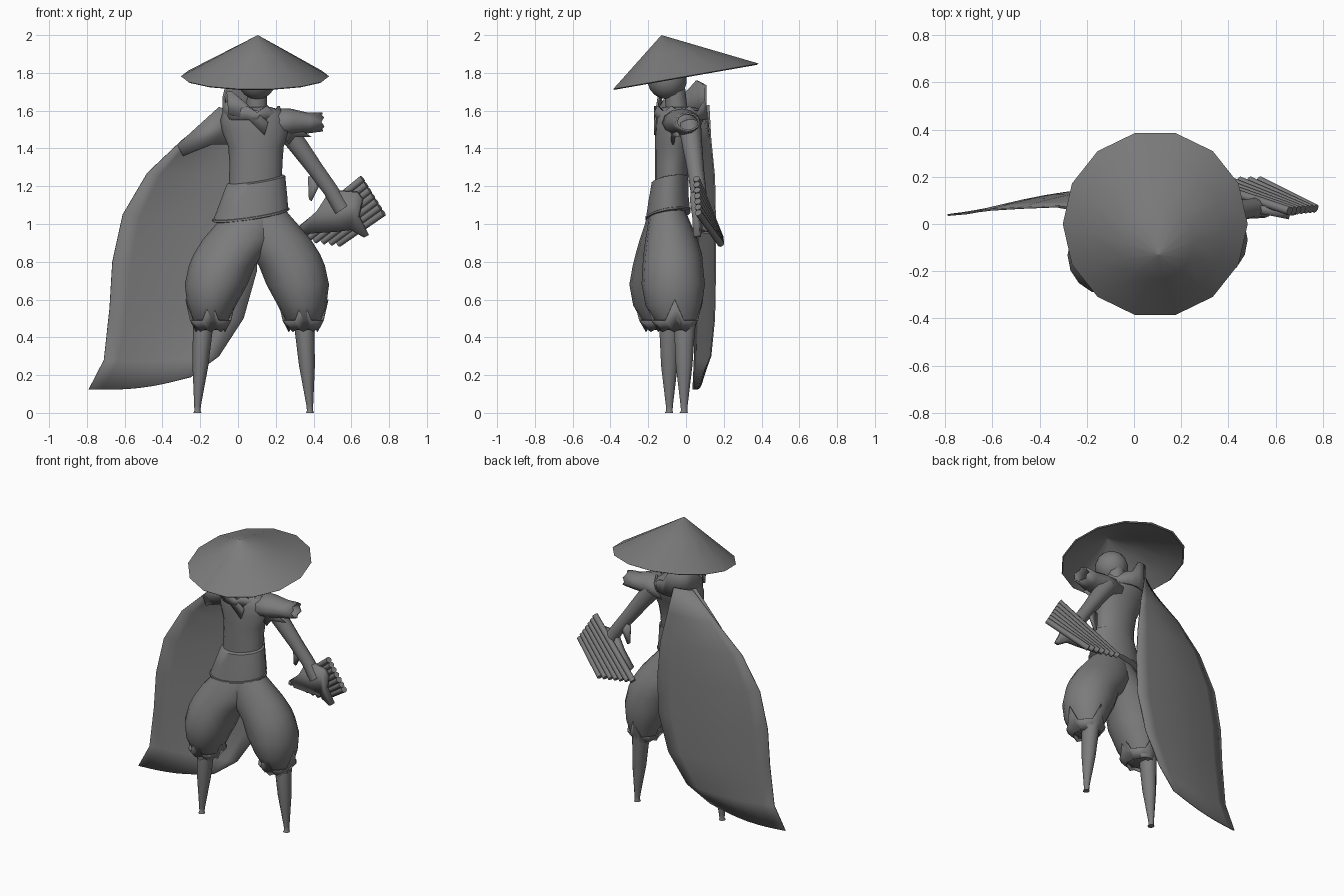
import bpy, bmesh, math
from mathutils import Vector

if "Cube" in bpy.data.objects:
    bpy.data.objects.remove(bpy.data.objects["Cube"], do_unlink=True)

grey = bpy.data.materials.new("plain_grey")
grey.use_nodes = True
grey.diffuse_color = (0.2, 0.2, 0.2, 1)
grey.node_tree.nodes["Principled BSDF"].inputs["Base Color"].default_value = (0.2, 0.2, 0.2, 1)
MID = 0.1  # x of the body's centre line


def finish(name, bm, thick=0, angle=50):
    bmesh.ops.recalc_face_normals(bm, faces=bm.faces)
    mesh = bpy.data.meshes.new(name)
    bm.to_mesh(mesh)
    bm.free()
    mesh.materials.append(grey)
    ob = bpy.data.objects.new(name, mesh)
    bpy.context.collection.objects.link(ob)
    bpy.ops.object.select_all(action='DESELECT')
    ob.select_set(True)
    bpy.context.view_layer.objects.active = ob
    bpy.ops.object.shade_smooth_by_angle(angle=math.radians(angle))
    if thick:
        mod = ob.modifiers.new("thickness", 'SOLIDIFY')
        mod.thickness = thick
        mod.offset = 0
    return ob


def skin(name, rings, caps=True, closed=True, thick=0, angle=50):
    """Join rows of points with quads."""
    bm = bmesh.new()
    rows = [[bm.verts.new(p) for p in r] for r in rings]
    n = len(rows[0])
    for a, b in zip(rows, rows[1:]):
        for i in range(n if closed else n - 1):
            j = (i + 1) % n
            bm.faces.new((a[i], a[j], b[j], b[i]))
    if caps:
        bm.faces.new(rows[0])
        bm.faces.new(rows[-1])
    return finish(name, bm, thick, angle)


def ellipse(cx, cy, z, rx, ry, n=16, lift=lambda x, y: 0):
    pts = []
    for i in range(n):
        a = math.tau * i / n
        x, y = cx + rx * math.cos(a), cy + ry * math.sin(a)
        pts.append((x, y, z + lift(x, y)))
    return pts


def tube(name, points, radii, n=10, caps=True, stretch=1, thick=0):
    """Round limb along a path; stretch widens it sideways."""
    pts = [Vector(p) for p in points]
    d = (pts[-1] - pts[0]).normalized()
    side = Vector((0, 1, 0)) if abs(d.y) < 0.8 else Vector((1, 0, 0))
    v = d.cross(side).normalized()
    u = v.cross(d)
    angles = [math.tau * i / n for i in range(n)]
    rings = [[p + r * (u * math.cos(a) * stretch + v * math.sin(a)) for a in angles]
             for p, r in zip(pts, radii)]
    return skin(name, rings, caps, thick=thick)


def plate(name, outline, depth, thick):
    """Flat shape drawn in x and z, with depth giving y."""
    bm = bmesh.new()
    bm.faces.new([bm.verts.new((x, depth(x, z), z)) for x, z in outline])
    return finish(name, bm, thick)


# straw hat: tilted hollow cone with an off-centre peak
peak = Vector((0.105, -0.13, 2.0))
drop = Vector((0, 0, 0.01))
rim = [Vector(p) for p in ellipse(0.09, 0, 1.782, 0.392, 0.395, 14, lambda x, y: 0.175 * y)]
inside = [[peak.lerp(p, t) - drop for p in rim] for t in (0.002, 0.4, 0.76, 0.98)]
outside = [[peak.lerp(p, t) for p in rim] for t in (1, 0.76, 0.4, 0.002)]
skin("straw_hat", inside + outside)

# head and neck
bm = bmesh.new()
bmesh.ops.create_uvsphere(bm, u_segments=14, v_segments=9, radius=0.105)
bmesh.ops.translate(bm, verts=bm.verts, vec=(MID, -0.1, 1.765))
finish("head", bm)
tube("neck", [(0.1, -0.04, 1.5), (0.1, -0.06, 1.72)], [0.06, 0.055])

# shirt body
torso = [(0.09, -0.08, 1.15, 0.14, 0.085), (0.095, -0.075, 1.32, 0.14, 0.09),
         (0.095, -0.065, 1.41, 0.147, 0.1), (0.095, -0.05, 1.49, 0.18, 0.115),
         (0.088, -0.035, 1.55, 0.183, 0.127), (0.08, -0.03, 1.6, 0.16, 0.125),
         (0.08, -0.04, 1.62, 0.09, 0.08)]
skin("torso", [ellipse(*s) for s in torso])

# ragged collar, taller at the back and on the right side
base = ellipse(0.075, -0.03, 1.55, 0.15, 0.135, 18)
top = []
for i, (x, y, z) in enumerate(base):
    back = max(0, y + 0.03) / 0.135 * max(0, 0.16 - x) / 0.2
    rise = 0.05 + 0.2 * back + 0.5 * max(0, 0.03 - x) + (0.025 if i % 2 else -0.01)
    top.append((x, y, z + min(rise, 0.21)))
skin("ragged_collar", [base, top], False, thick=0.012, angle=30)
# crossed neckline
plate("neckline_fold", [(-0.06, 1.7), (-0.03, 1.7), (0.16, 1.54), (0.14, 1.47), (0.06, 1.55), (-0.05, 1.58)],
      lambda x, z: -0.165 + 0.3 * max(0, 0.05 - x), 0.01)


# wide belt with a rolled lower edge
def tilt(x, y):
    return 0.15 * (x - 0.09) + 0.17 * (y + 0.1)


belt = [(0.068, -0.095, 1.055, 0.198, 0.118), (0.08, -0.093, 1.13, 0.18, 0.108),
        (0.095, -0.085, 1.23, 0.155, 0.098), (0.095, -0.085, 1.235, 0.13, 0.08)]
skin("belt", [ellipse(*s, 18, tilt) for s in belt])
skin("belt_edge", [ellipse(0.068, -0.095, z, r + 0.083, r, 18, tilt)
                   for z, r in ((1.043, 0.112), (1.047, 0.122), (1.057, 0.122), (1.06, 0.112))])

# baggy trousers, cuffs and shins: height, inner, outer, front, back
legs = [(1.1, -0.1, 0.13, -0.175, -0.02), (1.04, -0.12, 0.18, -0.195, 0.01),
        (0.92, -0.1, 0.285, -0.215, 0.06), (0.84, -0.04, 0.335, -0.225, 0.085),
        (0.78, 0.01, 0.36, -0.23, 0.09),
        (0.68, 0.05, 0.382, -0.235, 0.1), (0.57, 0.11, 0.368, -0.215, 0.085),
        (0.49, 0.15, 0.34, -0.17, 0.06), (0.44, 0.18, 0.315, -0.11, 0.045)]
shin = [(0.5, 0.245, 0.054, 0.0), (0.43, 0.253, 0.052, -0.008), (0.25, 0.265, 0.042, -0.01),
        (0.04, 0.28, 0.018, -0.01), (0.012, 0.281, 0.016, -0.01), (0.0, 0.281, 0.021, -0.012)]
for side, label, step, spread in ((1, "left", 0, 0), (-1, "right", -0.065, 0.034)):
    rows = []
    for z, inner, outer, front, back in legs:
        shift = step * min(1, max(0, (1.1 - z) / 0.4))
        rows.append(ellipse(MID + side * (inner + outer) / 2, (front + back) / 2 + shift, z,
                            (outer - inner) / 2, (back - front) / 2))
    skin(label + "_trouser_leg", rows)
    # zigzag cuff gathered under the knee
    cx, cy = MID + side * 0.245, -0.06 + step
    high = []
    for i, (x, y, z) in enumerate(ellipse(cx, cy, 0.49, 0.115, 0.13)):
        flare = 1.14 if i % 4 == 0 else 1
        high.append((cx + (x - cx) * flare, cy + (y - cy) * flare, 0.6 if i % 4 == 0 else z))
    low = [(x, y, 0.43 + 0.015 * (i % 2)) for i, (x, y, z)
           in enumerate(ellipse(cx, cy, 0, 0.075, 0.085))]
    skin(label + "_cuff", [high, low], False, thick=0.006, angle=25)
    skin(label + "_shin", [ellipse(MID + side * (d + spread), y + step * 1.2, z, r, r * 1.1, 10)
                           for z, d, r, y in shin])

# torn sleeve, arm and hand
sleeve = tube("torn_sleeve", [(0.16, -0.03, 1.53), (0.28, -0.02, 1.54), (0.37, 0.0, 1.535), (0.44, 0.01, 1.54)],
              [0.075, 0.066, 0.05, 0.045], 12, False, 1.35, 0.01)
for i, v in enumerate(list(sleeve.data.vertices)[-12:]):
    v.co.x += 0.008 if i % 2 else -0.008
plate("sleeve_tatter", [(0.2, 1.52), (0.33, 1.5), (0.39, 1.46), (0.3, 1.46), (0.27, 1.42)],
      lambda x, z: -0.09 + 0.3 * (x - 0.2), 0.01)
tube("left_arm", [(0.24, 0.02, 1.52), (0.33, 0.035, 1.4), (0.41, 0.05, 1.29),
                  (0.49, 0.065, 1.18), (0.55, 0.07, 1.08)],
     [0.06, 0.052, 0.045, 0.042, 0.045], 10)
plate("elbow_tatter", [(0.37, 1.25), (0.44, 1.27), (0.43, 1.2), (0.39, 1.12), (0.375, 1.13)],
      lambda x, z: 0.08, 0.012)


def pipe_plane(x, z):
    return 0.06 + (0.72 - x) * 0.2 + max(0, 1.1 - z) * 0.15


plate("left_hand", [(0.33, 0.99), (0.42, 1.07), (0.49, 1.18), (0.63, 1.17), (0.66, 1.13), (0.64, 1.04),
                    (0.69, 0.94), (0.67, 0.93), (0.6, 0.97), (0.52, 0.96), (0.36, 0.95)],
      lambda x, z: pipe_plane(x, z) - 0.035, 0.035)

# reed pipes, shorter toward the outside
long_pipe = Vector((0.28, 0.18, 0.93)), Vector((0.66, 0.055, 1.24))
short_pipe = Vector((0.53, 0.185, 0.895)), Vector((0.77, 0.065, 1.06))
for i in range(7):
    ends = [a.lerp(b, i / 6) for a, b in zip(long_pipe, short_pipe)]
    tube("reed_pipe_%d" % (i + 1), ends, [0.019, 0.019], 8)

# one-shoulder cape: outer and inner edges as x, y, z
outer = [(-0.09, 0.05, 1.61), (-0.3, 0.075, 1.44), (-0.48, 0.068, 1.27), (-0.61, 0.06, 1.05),
         (-0.665, 0.053, 0.8), (-0.68, 0.05, 0.55), (-0.71, 0.045, 0.28), (-0.79, 0.038, 0.125)]
inner = [(0.01, 0.12, 1.63), (0.05, 0.13, 1.45), (0.09, 0.15, 1.25), (0.11, 0.155, 1.0),
         (0.1, 0.155, 0.75), (0.03, 0.15, 0.5), (-0.1, 0.13, 0.3), (-0.25, 0.09, 0.19)]
rows = []
for k, (a, b) in enumerate(zip(outer, inner)):
    row = []
    for i in range(9):
        t = i / 8
        p = Vector(a).lerp(Vector(b), t)
        puff = math.sin(math.pi * t)
        p.y += 0.03 * puff * math.sin(math.pi * (k + 0.5) / 8)
        p.z -= 0.025 * puff * (k / 7) ** 3
        row.append(p)
    rows.append(row)
skin("cape", rows, False, False, 0.008)
# shoulder cloth holding the cape
plate("cape_shoulder", [(-0.1, 1.62), (0.0, 1.58), (-0.05, 1.42), (-0.14, 1.42), (-0.29, 1.36), (-0.32, 1.42)],
      lambda x, z: 0.02 - 0.17 * x, 0.012)
